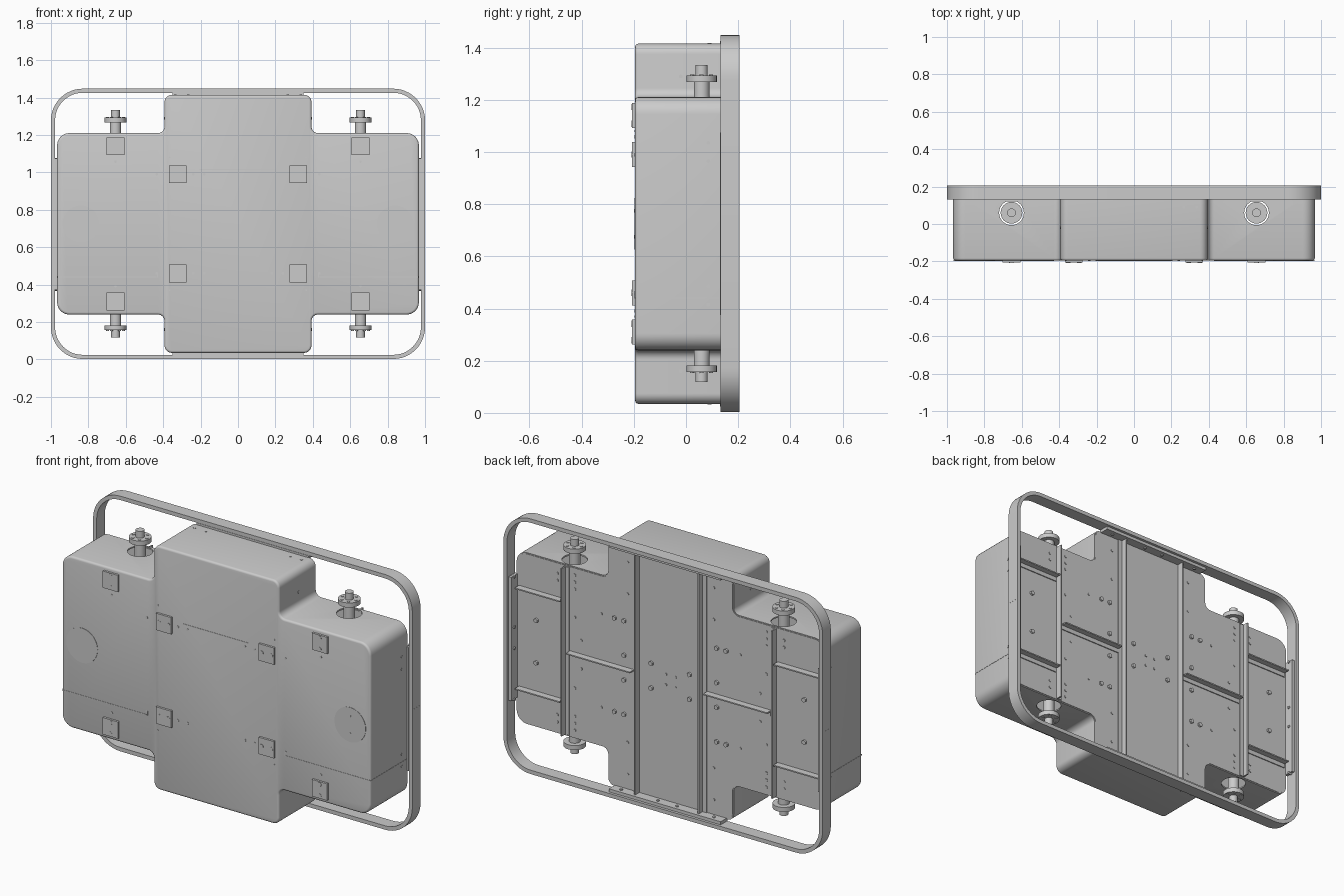
import bpy, bmesh
from math import pi, sin, cos, radians
from mathutils import Vector, Matrix

if "Cube" in bpy.data.objects:
    bpy.data.objects.remove(bpy.data.objects["Cube"])

MID = 0.725  # height of the horizontal symmetry plane
SIGNS = [(sx, sz) for sx in (1, -1) for sz in (1, -1)]


def finish(name, bm):
    bmesh.ops.recalc_face_normals(bm, faces=bm.faces)
    me = bpy.data.meshes.new(name)
    bm.to_mesh(me)
    bm.free()
    ob = bpy.data.objects.new(name, me)
    bpy.context.collection.objects.link(ob)
    return ob


def boxes(name, items):
    """items: (center, size) pairs joined into one object."""
    bm = bmesh.new()
    for c, s in items:
        m = Matrix.Translation(c) @ Matrix.Diagonal((*s, 1))
        bmesh.ops.create_cube(bm, size=1, matrix=m)
    return finish(name, bm)


def cylinders(name, items, seg=32):
    """items: (center, radius, length, axis) joined into one object."""
    bm = bmesh.new()
    rot = {'x': Matrix.Rotation(pi / 2, 4, 'Y'), 'y': Matrix.Rotation(pi / 2, 4, 'X'), 'z': Matrix()}
    for c, r, l, a in items:
        bmesh.ops.create_cone(bm, cap_ends=True, segments=seg, radius1=r, radius2=r,
                              depth=l, matrix=Matrix.Translation(c) @ rot[a])
    return finish(name, bm)


def rounded(corners, seg=8):
    """Round each (x, z, radius) corner of an axis-aligned outline."""
    out, n = [], len(corners)
    for i, (x, z, r) in enumerate(corners):
        p = Vector((x, z))
        a = (Vector(corners[i - 1][:2]) - p).normalized()
        b = (Vector(corners[(i + 1) % n][:2]) - p).normalized()
        c = p + r * (a + b)
        for k in range(seg + 1):
            t = pi / 2 * k / seg
            out.append(c - r * (b * cos(t) + a * sin(t)))
    return out


def cross(d):
    """Cross-shaped body outline, moved inward by d."""
    W, H, w, h = 0.967 - d, 0.485 - d, 0.393 - d, 0.69 - d
    o, i, e = 0.065 - d, 0.035 + d, 0.04 - d
    return rounded([(W, -H, o), (W, H, o), (w, H, i), (w, h, e), (-w, h, e), (-w, H, i),
                    (-W, H, o), (-W, -H, o), (-w, -H, i), (-w, -h, e), (w, -h, e), (w, -H, i)])


def rect(d):
    W, H, r = 1 - d, 0.7225 - d, 0.17 - d
    return rounded([(W, -H, r), (W, H, r), (-W, H, r), (-W, -H, r)], 12)


def loft(name, outline, sections, closed=False):
    """Skin the outline through (y, inset) sections; cap the ends or close the loop."""
    bm = bmesh.new()
    loops = [[bm.verts.new((p.x, y, p.y + MID)) for p in outline(d)] for y, d in sections]
    pairs = list(zip(loops, loops[1:])) + ([(loops[-1], loops[0])] if closed else [])
    for A, B in pairs:
        for k in range(len(A)):
            bm.faces.new((A[k - 1], A[k], B[k], B[k - 1]))
    if not closed:
        bm.faces.new(loops[0])
        bm.faces.new(loops[-1])
    return finish(name, bm)


def cut(ob, cutter):
    m = ob.modifiers.new("cut", 'BOOLEAN')
    m.object, m.operation, m.solver = cutter, 'DIFFERENCE', 'EXACT'
    bpy.context.view_layer.objects.active = ob
    bpy.ops.object.modifier_apply(modifier=m.name)
    bpy.data.objects.remove(cutter)


# Outer bumper ring
loft("bumper_ring", rect, [(0.132, 0), (0.132, 0.022), (0.205, 0.022), (0.205, 0)], closed=True)
boxes("ring_seams", [((s * 0.99, 0.1685, MID), (0.0215, 0.06, 0.004)) for s in (1, -1)])

# Hollow front cover with rounded front edge
cover = loft("body_cover", cross, [(-0.195, 0.012), (-0.1935, 0.006), (-0.189, 0.0015), (-0.183, 0),
                                   (0.134, 0), (0.134, 0.008), (-0.185, 0.008)])
cut(cover, cylinders("post_hole_cutter", [((s * 0.655, 0.06, MID), 0.066, 1.4, 'z') for s in (1, -1)]))

# Cover seams
g = []
for sx in (1, -1):
    g.append(((sx * 0.70, -0.195, 0.44), (0.53, 0.003, 0.004)))
    g.append(((sx * 0.43, -0.195, 0.45), (0.004, 0.003, 0.024)))
    g.append(((sx * 0.967, -0.03, 0.44), (0.003, 0.31, 0.004)))
g.append(((0, -0.195, 1.015), (0.41, 0.003, 0.005)))
boxes("cover_seams", g)

# Back panel with stiffening ribs
loft("back_panel", cross, [(0.120, 0.006), (0.137, 0.006)])
ribs = []
for s in (1, -1):
    ribs += [((s * 0.2, 0.155, MID), (0.008, 0.04, 1.37)),
             ((s * 0.213, 0.139, MID), (0.03, 0.007, 1.37)),
             ((s * 0.66, 0.155, MID), (0.008, 0.04, 0.95)),
             ((s * 0.648, 0.139, MID), (0.03, 0.007, 0.95)),
             ((s * 0.43, 0.155, MID), (0.40, 0.04, 0.007)),
             ((s * 0.43, 0.139, MID - 0.013), (0.40, 0.007, 0.03))]
    for t in (1, -1):
        z = MID + t * 0.285
        ribs += [((s * 0.81, 0.155, z), (0.28, 0.04, 0.007)),
                 ((s * 0.81, 0.139, z - 0.013), (0.28, 0.007, 0.03))]
boxes("back_ribs", ribs)

# Flanges joining body and ring
boxes("ring_flanges", [((s * 0.970, 0.16, MID), (0.017, 0.06, 0.70)) for s in (1, -1)]
      + [((0, 0.16, MID + s * 0.692), (0.70, 0.06, 0.018)) for s in (1, -1)])
fl = [((s * 0.968, 0.165, MID + z), 0.008, 0.026, 'x') for s in (1, -1) for z in (-.35, -.06, .06, .345)]
fl += [((x, 0.165, MID + s * 0.69), 0.008, 0.026, 'z') for s in (1, -1) for x in (-.29, -.06, .06, .29)]
cylinders("flange_bolts", fl, 12)

# Guide posts: stem, flange disc, hub and ring of bolts
posts, bolts = [], []
for sx, sz in SIGNS:
    def at(h, dx=0, dy=0):
        return (sx * 0.655 + dx, 0.06 + dy, MID + sz * h)
    posts += [(at(0.465), 0.03, 0.16, 'z'), (at(0.556), 0.058, 0.026, 'z'), (at(0.585), 0.023, 0.045, 'z')]
    for k in range(6):
        a = radians(60 * k)
        bolts.append((at(0.569, 0.042 * cos(a), 0.042 * sin(a)), 0.008, 0.006, 'z'))
cylinders("guide_posts", posts)
cylinders("guide_post_bolts", bolts, 12)

# Front mounting pads and their screws
pads, screws = [], []
for sx, sz in SIGNS:
    x, z = sx * 0.655, MID + sz * 0.415
    pads.append(((x, -0.200, z), (0.095, 0.014, 0.095)))
    screws += [((x, -0.2065, z + d), 0.012, 0.004, 'y') for d in (-0.032, 0.032)]
    x, z = sx * 0.322, MID + sz * 0.265
    pads.append(((x, -0.200, z), (0.095, 0.014, 0.095)))
    screws += [((x + d, -0.2065, z), 0.012, 0.004, 'y') for d in (-0.03, 0.03)]
boxes("mounting_pads", pads)
cylinders("pad_screws", screws, 16)

# Round access covers on the wings
cylinders("access_covers", [((s * 0.84, -0.195, MID), 0.098, 0.004, 'y') for s in (1, -1)], 48)

# Small rivets on the cover faces
rv = [((0.84, -0.197, MID + d), 0.006, 0.003, 'y') for d in (-0.05, 0.05)]
for sx, sz in SIGNS:
    rv += [((sx * x, -0.195, MID + sz * 0.265), 0.007, 0.004, 'y') for x in (0.18, 0.24, 0.435)]
    rv += [((sx * 0.655, -0.195, MID + sz * 0.333), 0.007, 0.004, 'y'),
           ((sx * 0.365, -0.195, MID + sz * 0.355), 0.004, 0.004, 'y'),
           ((sx * 0.393, -0.02, MID + sz * 0.565), 0.007, 0.004, 'x')]
    rv += [((sx * 0.967, 0.085, MID + sz * h), 0.007, 0.004, 'x') for h in (0.24, 0.31)]
    rv += [((sx * x, 0.09, MID + sz * 0.69), 0.007, 0.004, 'z') for x in (0.265, 0.335)]
cylinders("cover_rivets", rv, 12)

# Bolts and rivets on the back panel
bb, br = [], []
for sx, sz in SIGNS:
    bb += [((sx * x, 0.141, MID + sz * z), 0.013, 0.014, 'y')
           for x, z in ((0.12, 0.07), (0.29, 0.07), (0.29, 0.265), (0.35, 0.265), (0.84, 0.12))]
    br += [((sx * x, 0.138, MID + sz * z), 0.008, 0.005, 'y')
           for x, z in ((0.03, 0.03), (0.27, 0.6), (0.27, 0.42), (0.435, 0.265), (0.6, 0.36), (0.6, 0.4),
                        (0.6, 0.44), (0.6, 0.2), (0.71, 0.38), (0.71, 0.42), (0.56, 0.08))]
cylinders("back_bolts", bb, 6)
cylinders("back_rivets", br, 12)

# Smooth curved walls, keep edges crisp
bpy.ops.object.select_all(action='SELECT')
bpy.context.view_layer.objects.active = cover
bpy.ops.object.shade_smooth_by_angle(angle=radians(32))
